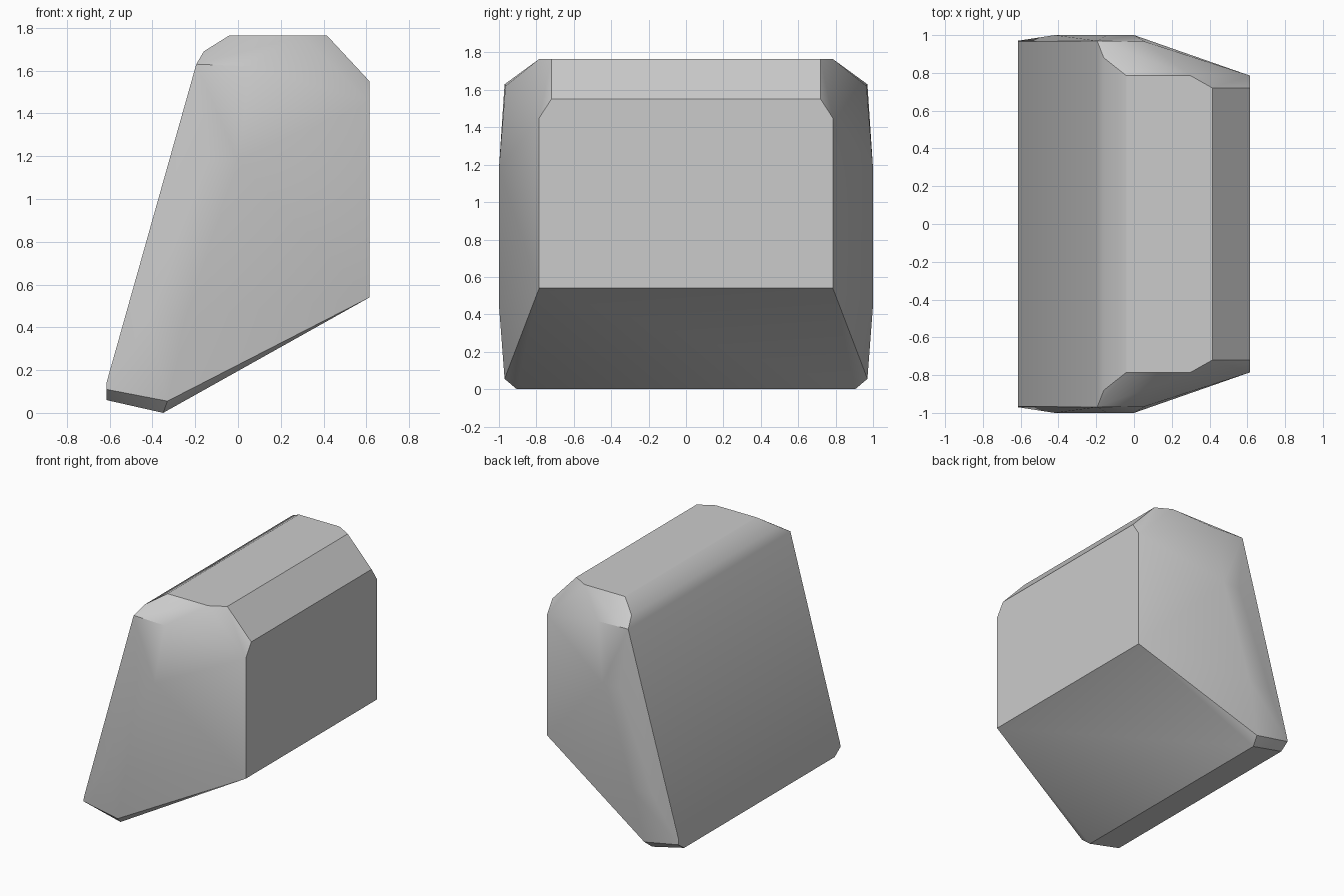
import bpy
import bmesh
import math

cube = bpy.data.objects.get("Cube")
if cube:
    bpy.data.objects.remove(cube, do_unlink=True)

# One grey stone colour
stone = bpy.data.materials.new("stone_grey")
stone.use_nodes = True
grey = (0.6, 0.6, 0.6, 1.0)
stone.diffuse_color = grey
stone.node_tree.nodes["Principled BSDF"].inputs["Base Color"].default_value = grey

# Corner points of one end: x, distance out along y, z
foot = [(-0.615, 0.90, 0.06), (-0.615, 0.97, 0.11), (-0.615, 0.965, 0.14),
        (-0.35, 0.905, 0.0), (-0.33, 0.97, 0.055)]
bulge = [(-0.42, 1.0, 0.45), (-0.24, 1.0, 0.45),
         (-0.14, 1.0, 1.18), (0.0, 1.0, 1.18)]
shoulder = [(-0.195, 0.97, 1.63), (0.06, 0.965, 1.62), (-0.16, 0.88, 1.69)]
crown = [(-0.04, 0.785, 1.765), (0.30, 0.785, 1.765), (0.415, 0.72, 1.765)]
flat_side = [(0.615, 0.72, 1.55), (0.615, 0.785, 1.45), (0.615, 0.785, 0.54)]

# Stone body: mirrored ends wrapped in a convex hull
bm = bmesh.new()
for x, y, z in foot + bulge + shoulder + crown + flat_side:
    for side in (-1, 1):
        bm.verts.new((x, side * y, z))
hull = bmesh.ops.convex_hull(bm, input=bm.verts[:])
loose = [v for v in bm.verts if not v.link_faces]
bmesh.ops.delete(bm, geom=loose, context="VERTS")
bmesh.ops.dissolve_limit(bm, angle_limit=math.radians(1),
                         verts=bm.verts[:], edges=bm.edges[:])
bmesh.ops.recalc_face_normals(bm, faces=bm.faces[:])

mesh = bpy.data.meshes.new("stone_block")
bm.to_mesh(mesh)
bm.free()
mesh.materials.append(stone)
block = bpy.data.objects.new("stone_block", mesh)
bpy.context.collection.objects.link(block)

# Soft shading across the gently bent ends, crisp main edges
bpy.ops.object.select_all(action="DESELECT")
block.select_set(True)
bpy.context.view_layer.objects.active = block
bpy.ops.object.shade_smooth_by_angle(angle=math.radians(32))
